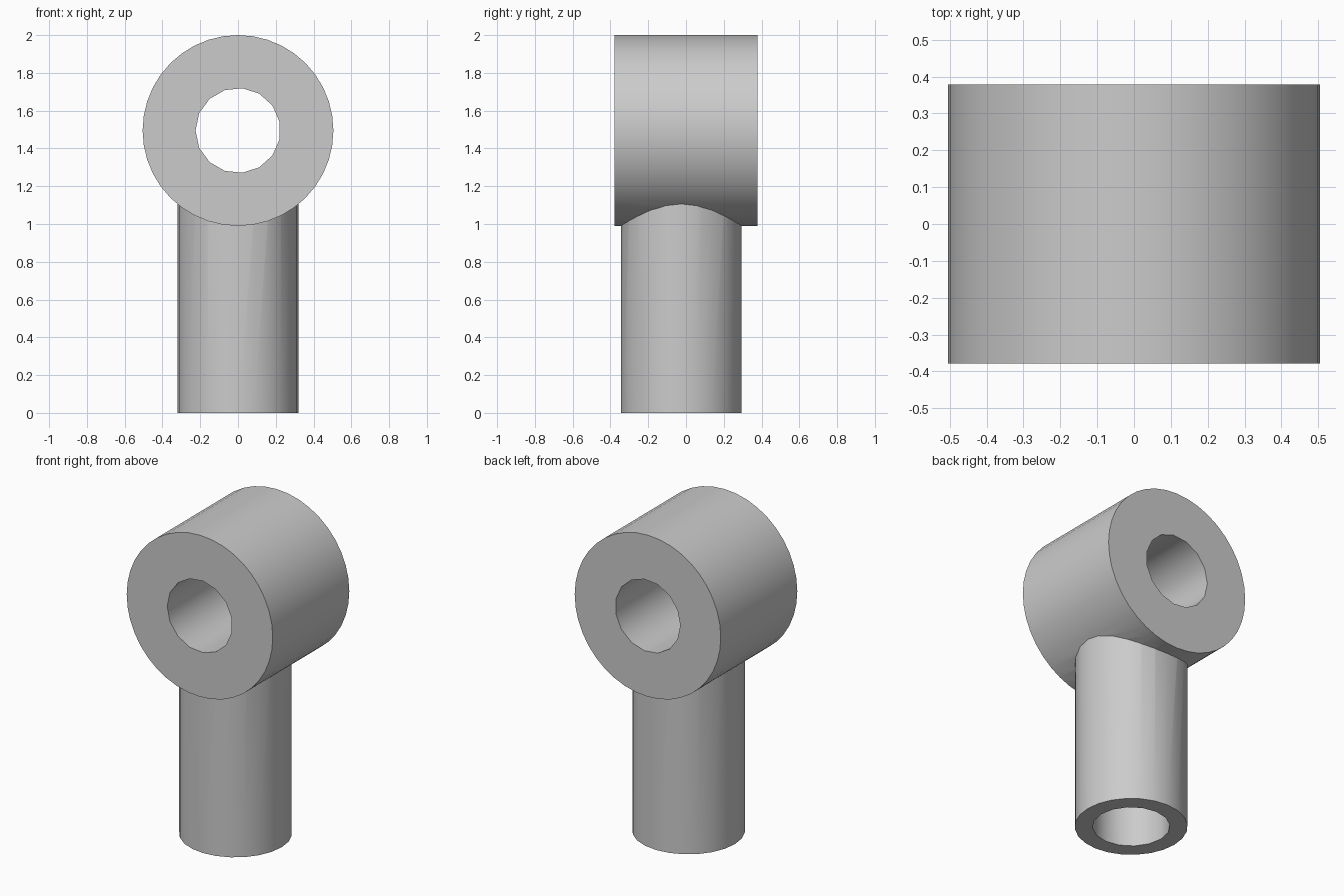
import bpy
import bmesh
from math import radians, pi, cos, sin

default = bpy.data.objects.get("Cube")
if default:
    bpy.data.objects.remove(default, do_unlink=True)

steel = bpy.data.materials.new("plain grey")
steel.use_nodes = True
grey = (0.6, 0.6, 0.6, 1)
steel.diffuse_color = grey
steel.node_tree.nodes["Principled BSDF"].inputs["Base Color"].default_value = grey


def rod(name, radius, sides, start, end, place):
    """Closed prism; place(u, v, w) maps circle u, v and length w to x, y, z."""
    bm = bmesh.new()
    rings = []
    for w in (start, end):
        angles = [pi + 2 * pi * i / sides for i in range(sides)]
        rings.append([bm.verts.new(place(radius * cos(a), radius * sin(a), w))
                      for a in angles])
    for ring in rings:
        bm.faces.new(ring)
    for i in range(sides):
        j = (i + 1) % sides
        bm.faces.new((rings[0][i], rings[0][j], rings[1][j], rings[1][i]))
    bmesh.ops.recalc_face_normals(bm, faces=bm.faces)
    mesh = bpy.data.meshes.new(name)
    bm.to_mesh(mesh)
    bm.free()
    mesh.materials.append(steel)
    obj = bpy.data.objects.new(name, mesh)
    bpy.context.collection.objects.link(obj)
    return obj


EYE_Z, SHANK_Y = 1.495, -0.025


def along_y(u, v, w):
    return (u, w, EYE_Z + v)


def along_z(u, v, w):
    return (u, SHANK_Y + v, w)


# Shank, its bore, the eye barrel and the eye hole
body = rod("eye_and_shank", 0.32, 24, 0, 1.2, along_z)
shank_bore = rod("shank_bore", 0.22, 16, -0.1, 1.3, along_z)
eye_barrel = rod("eye_barrel", 0.505, 40, -0.378, 0.378, along_y)
eye_hole = rod("eye_hole", 0.225, 15, -0.5, 0.5, along_y)

# The barrel closes the top of the bore, then the eye is drilled
bpy.ops.object.select_all(action='DESELECT')
bpy.context.view_layer.objects.active = body
body.select_set(True)
for tool, operation in ((shank_bore, 'DIFFERENCE'),
                        (eye_barrel, 'UNION'),
                        (eye_hole, 'DIFFERENCE')):
    mod = body.modifiers.new(tool.name, 'BOOLEAN')
    mod.operation = operation
    mod.solver = 'EXACT'
    mod.object = tool
    tool.hide_render = True
    bpy.ops.object.modifier_apply(modifier=mod.name)
    bpy.data.objects.remove(tool, do_unlink=True)

bpy.ops.object.shade_smooth_by_angle(angle=radians(30))
